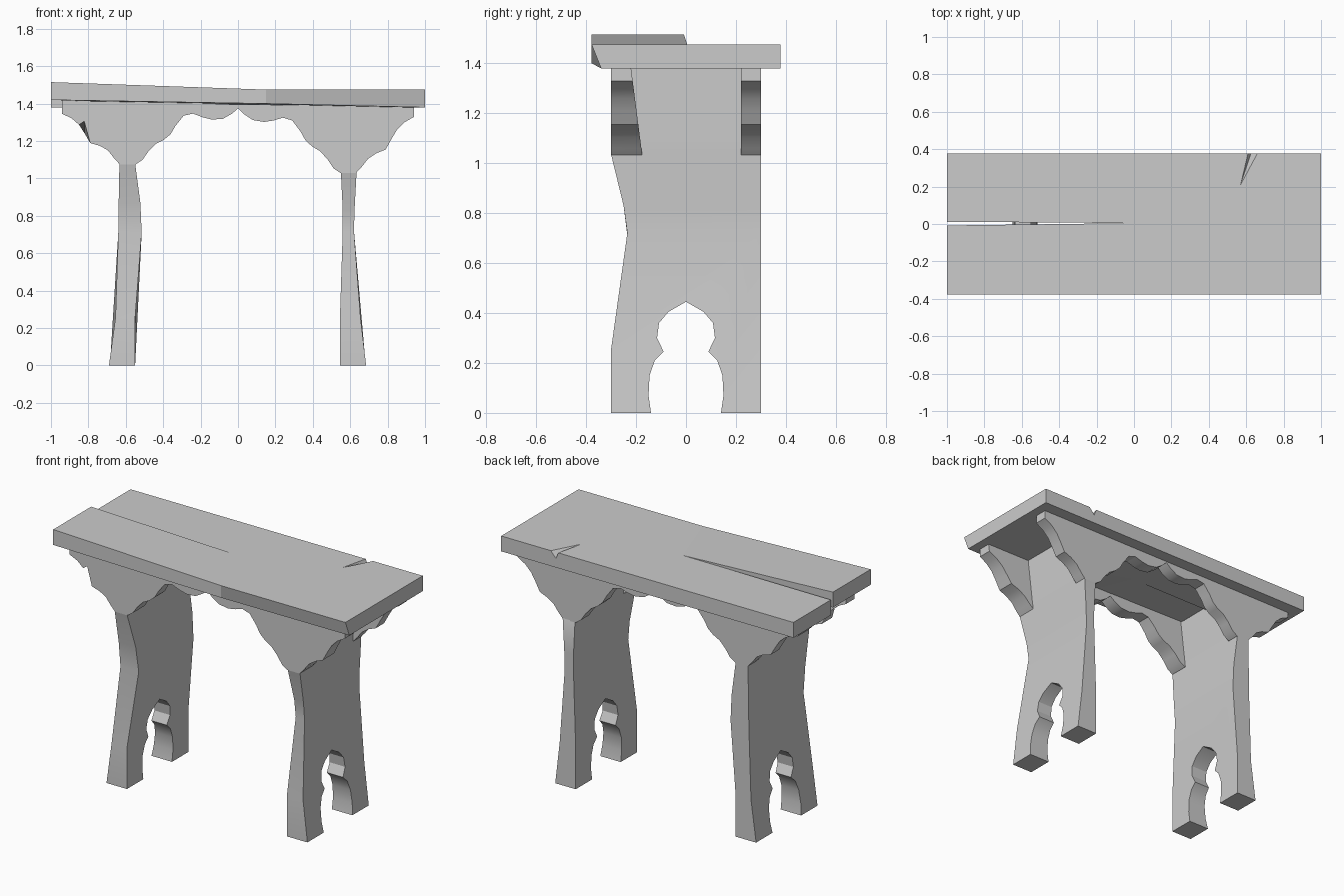
import bpy, bmesh, math

if "Cube" in bpy.data.objects:
    bpy.data.objects.remove(bpy.data.objects["Cube"])


def finish(bm, name, smooth=False):
    bmesh.ops.recalc_face_normals(bm, faces=bm.faces[:])
    me = bpy.data.meshes.new(name)
    bm.to_mesh(me)
    bm.free()
    ob = bpy.data.objects.new(name, me)
    bpy.context.collection.objects.link(ob)
    if smooth:
        bpy.ops.object.select_all(action='DESELECT')
        ob.select_set(True)
        bpy.context.view_layer.objects.active = ob
        bpy.ops.object.shade_smooth_by_angle(angle=math.radians(30))
    return ob


def prism(front, back):
    """Closed solid between two matching loops."""
    bm = bmesh.new()
    a = [bm.verts.new(p) for p in front]
    b = [bm.verts.new(p) for p in back]
    bm.faces.new(a)
    bm.faces.new(b[::-1])
    for i in range(len(a)):
        j = (i + 1) % len(a)
        bm.faces.new((a[j], a[i], b[i], b[j]))
    return bm


def interp(table, z, col):
    for lo, hi in zip(table, table[1:]):
        if z <= hi[0]:
            t = (z - lo[0]) / (hi[0] - lo[0])
            return lo[col] + t * (hi[col] - lo[col])
    return table[-1][col]


# Seat plank: split at the left end (front half lifted), nick in the back edge
T = 1.475
pts = {
    'A': (-1, -.378, 1.515), 'B': (.15, -.378, T), 'C': (1, -.378, T), 'D': (1, .378, T),
    'E': (.66, .378, T), 'M': (.625, .378, 1.435), 'F': (.61, .378, T), 'G': (-1, .378, T),
    'H': (-1, .012, T), 'I': (.02, .005, T), 'J': (-1, -.008, 1.515), 'K': (.57, .21, T),
    'a': (-1, -.378, 1.42), 'b': (.15, -.378, 1.4), 'c': (1, -.34, 1.38), 'd': (1, .378, 1.38),
    'g': (-1, .378, 1.38), 'h': (-1, .012, 1.38), 'i': (.02, .005, 1.385), 'j': (-1, -.008, 1.42),
}
bm = bmesh.new()
v = {k: bm.verts.new(p) for k, p in pts.items()}
for f in ('ABIJ', 'BCI', 'CDEKI', 'IKFGH', 'KEM', 'KMF', 'abij', 'bci', 'cdghi',
          'ABba', 'BCcb', 'CDdc', 'DEMFGgd', 'GHhg', 'HIih', 'IJji', 'JAaj'):
    bm.faces.new([v[k] for k in f])
finish(bm, "seat_plank")

# Scalloped aprons: half profile from centre to end, mirrored with the left side lifted
half = [(.03, 1.345), (.08, 1.312), (.14, 1.302), (.19, 1.31), (.24, 1.325), (.29, 1.31),
        (.335, 1.25), (.36, 1.205), (.395, 1.172), (.44, 1.145), (.48, 1.1), (.51, 1.055),
        (.547, 1.03), (.632, 1.03), (.66, 1.06), (.695, 1.105), (.74, 1.135), (.79, 1.155),
        (.82, 1.21), (.85, 1.26), (.89, 1.3), (.942, 1.33)]


def lift(x):
    return .045 * min(1, x / .5) - max(0, x - .7) * .12


def apron(name, y_front, y_back, left_top, chipped):
    left = [(-x, z + lift(x)) for x, z in reversed(half)]
    loop = left + [(0, 1.375)] + half + [(.942, 1.39), (0, 1.395), (-.942, left_top)]
    front = [(x, y_front(z), z) for x, z in loop]
    back = [(x, y_back(z), z) for x, z in loop]
    if chipped:  # broken edge near the left end
        front[3] = (-.822, front[3][1], 1.305)
    finish(prism(front, back), name, True)


apron("front_apron", lambda z: -.3, lambda z: -.22 + .045 * (1.38 - z) / .35, 1.43, True)
apron("back_apron", lambda z: .22, lambda z: .3, 1.395, False)

# Board legs with an ogee arch; each level row is z, inner x, outer x, front y, back y
arch = [(.14, 0), (.15, .07), (.146, .15), (.125, .21), (.09, .246), (.116, .3),
        (.108, .36), (.07, .405)]
W = .3
outline = ([(-W, 0)] + [(-y, z) for y, z in arch] + [(0, .445)] + arch[::-1]
           + [(W, 0), (W, 1.4), (-W, 1.4)])
outline = [(y, z) for y, z in outline]


def leg(name, rows):
    bm = prism([(0, y, z) for y, z in outline], [(1, y, z) for y, z in outline])
    for row in rows[1:-1]:
        bmesh.ops.bisect_plane(bm, geom=bm.verts[:] + bm.edges[:] + bm.faces[:],
                               plane_co=(0, 0, row[0]), plane_no=(0, 0, 1))
    for p in bm.verts:
        x, y, z = p.co
        p.co.x = interp(rows, z, 1 if x < .5 else 2)
        if y < -.29:
            p.co.y = interp(rows, z, 3)
        elif y > .29:
            p.co.y = interp(rows, z, 4)
    finish(bm, name, True)


leg("right_leg", [
    (0, .545, .685, -W, W), (.255, .545, .655, -W, W), (.72, .56, .62, -.235, W),
    (.83, .56, .623, -.25, W), (1.035, .55, .634, -W, W), (1.09, .55, .635, -.27, .27),
    (1.4, .55, .635, -.27, .27)])
leg("left_leg", [
    (0, -.55, -.69, -W, W), (.255, -.55, -.655, -W, W), (.71, -.515, -.64, -.235, W),
    (.87, -.522, -.638, -.255, W), (1.08, -.55, -.634, -W, W), (1.13, -.55, -.635, -.27, .27),
    (1.38, -.55, -.635, -.27, .27)])
